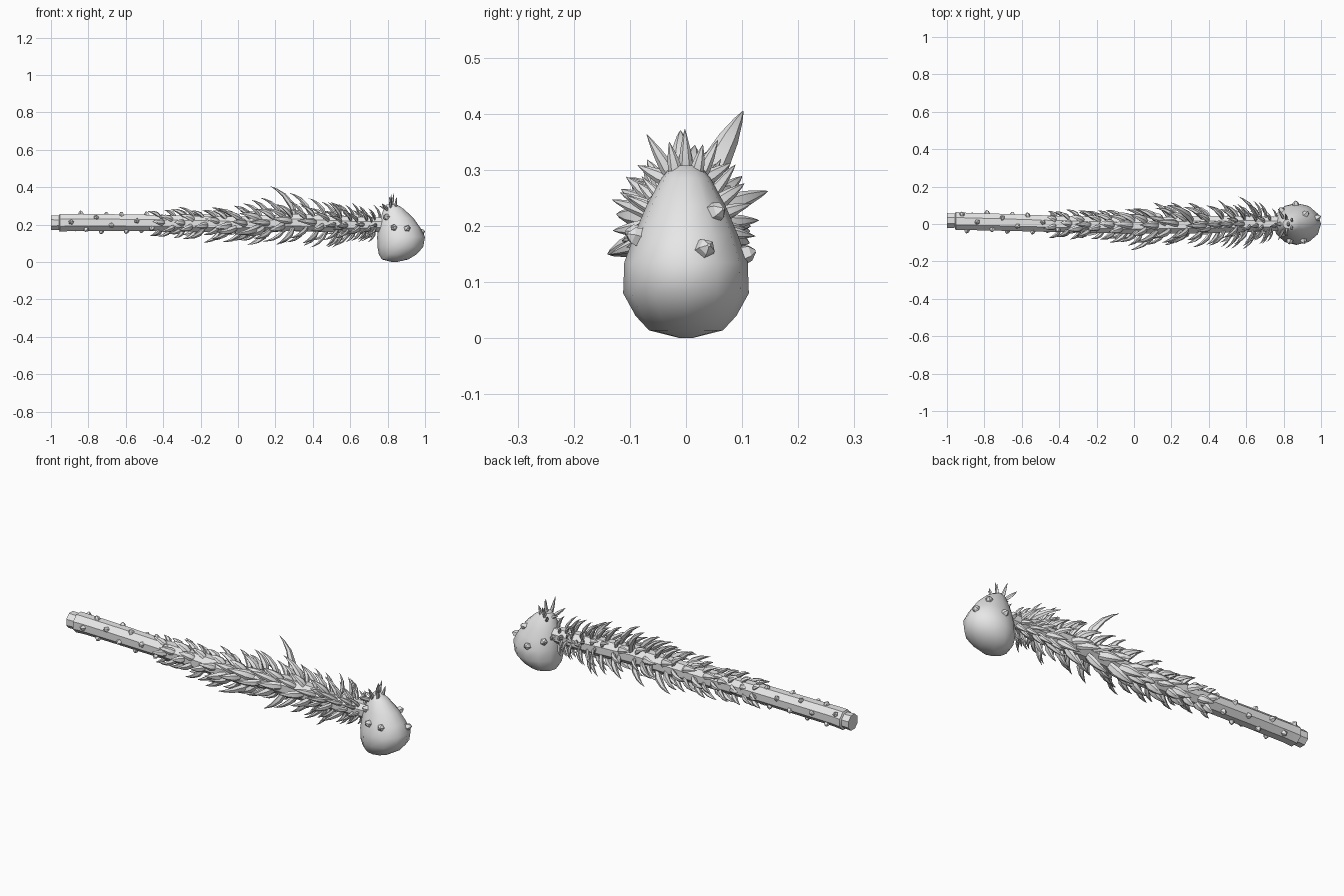
import bpy, bmesh, math, random
from mathutils import Vector

if "Cube" in bpy.data.objects:
    bpy.data.objects.remove(bpy.data.objects["Cube"])

random.seed(7)
TAU = math.tau
grey = bpy.data.materials.new("pale grey")
grey.diffuse_color = (0.8, 0.8, 0.8, 1)
grey.use_nodes = True
grey.node_tree.nodes["Principled BSDF"].inputs["Base Color"].default_value = grey.diffuse_color


def finish(name, bm, angle):
    bmesh.ops.recalc_face_normals(bm, faces=bm.faces)
    mesh = bpy.data.meshes.new(name)
    bm.to_mesh(mesh)
    bm.free()
    mesh.materials.append(grey)
    ob = bpy.data.objects.new(name, mesh)
    bpy.context.collection.objects.link(ob)
    bpy.ops.object.select_all(action='DESELECT')
    ob.select_set(True)
    bpy.context.view_layer.objects.active = ob
    bpy.ops.object.shade_smooth_by_angle(angle=math.radians(angle))


def loft(bm, rings):
    """Skin a list of point rings and cap both ends."""
    loops = [[bm.verts.new(p) for p in ring] for ring in rings]
    for a, b in zip(loops, loops[1:]):
        n = len(a)
        for i in range(n):
            j = (i + 1) % n
            bm.faces.new((a[i], a[j], b[j], b[i]))
    bm.faces.new(loops[0])
    bm.faces.new(loops[-1])


def lerp_table(rows, x):
    for a, b in zip(rows, rows[1:]):
        if x <= b[0]:
            t = max(0, (x - a[0]) / (b[0] - a[0]))
            return [p + (q - p) * t for p, q in zip(a[1:], b[1:])]
    return rows[-1][1:]


def thorn(bm, base, tip, width, out, bow=0.12):
    """Bowed, slightly flattened, pointed blade."""
    base, tip = Vector(base), Vector(tip)
    d = tip - base
    side = d.cross(Vector(out)).normalized()
    up = side.cross(d).normalized()
    profile = ((0, 0.75), (0.3, 1.0), (0.62, 0.68), (0.86, 0.3), (1, 0.03))
    rings = []
    for t, s in profile:
        c = base + d * t + up * (4 * bow * t * (1 - t) * d.length)
        rings.append([c + side * (math.cos(k * TAU / 6) * width * s)
                      + up * (math.sin(k * TAU / 6) * width * s * 0.62) for k in range(6)])
    loft(bm, rings)


def wart(bm, p, n, r, h):
    """Small blunt five-sided bump."""
    n = Vector(n).normalized()
    u = n.orthogonal().normalized()
    v = n.cross(u)
    p = Vector(p)
    loft(bm, [[p + n * z + (u * math.cos(k * TAU / 5) + v * math.sin(k * TAU / 5)) * q
               for k in range(5)] for z, q in ((-0.012, r), (h * 0.5, r * 0.72), (h, r * 0.15))])


# Stalk: x, centre y, centre z, radius
STALK = [(-1.0, 0.018, 0.21, 0.043), (-0.958, 0.018, 0.21, 0.041), (-0.953, 0.016, 0.21, 0.052),
         (-0.9, 0.014, 0.212, 0.05), (-0.7, 0.009, 0.211, 0.049), (-0.4, 0.0, 0.208, 0.047),
         (0.0, -0.01, 0.2, 0.045), (0.3, -0.004, 0.212, 0.05), (0.6, 0.0, 0.2, 0.047),
         (0.8, 0.0, 0.2, 0.04)]
bm = bmesh.new()
loft(bm, [[(x, y + r * math.cos((k + .5) * TAU / 8), z + r * math.sin((k + .5) * TAU / 8))
           for k in range(8)] for x, y, z, r in STALK])
finish("stalk", bm, 35)

# Head: z, centre x, half depth, half width
HEAD = [(0.0, 0.835, 0.012, 0.01), (0.014, 0.84, 0.07, 0.066), (0.04, 0.853, 0.1, 0.09),
        (0.08, 0.868, 0.122, 0.112), (0.135, 0.872, 0.128, 0.11), (0.185, 0.862, 0.112, 0.092),
        (0.235, 0.85, 0.088, 0.071), (0.285, 0.832, 0.053, 0.044), (0.308, 0.822, 0.026, 0.025)]


def head_point(z, a):
    cx, rx, ry = lerp_table(HEAD, z)
    return Vector((cx + rx * math.cos(a), ry * math.sin(a), z))


bm = bmesh.new()
loft(bm, [[head_point(row[0], k * TAU / 12) for k in range(12)] for row in HEAD])
finish("head", bm, 40)

# Warts on the head: height and compass angle
bm = bmesh.new()
for z, deg in ((0.16, 20), (0.225, 45), (0.18, -68), (0.185, -105), (0.15, 92),
               (0.18, 130), (0.2, 160), (0.24, -130)):
    a = math.radians(deg)
    wart(bm, head_point(z, a), (math.cos(a), math.sin(a), 0.3), 0.021, 0.02)
finish("head_warts", bm, 30)

# Warts scattered along the bare stalk
bm = bmesh.new()
for i in range(20):
    x = -0.92 + i * 0.027
    y, z, r = lerp_table(STALK, x)
    a = i * 2.4 + 0.7
    n = Vector((-0.25, math.cos(a), math.sin(a)))
    wart(bm, Vector((x, y, z)) + Vector((0, n.y, n.z)) * r * 0.95, n, 0.017, 0.017)
finish("stalk_warts", bm, 30)

# Thorns in rings, swept back from the head: x, reach out, sweep back, half width
REACH = [(-0.42, 0.022, 0.06, 0.021), (-0.2, 0.04, 0.075, 0.022), (0.0, 0.052, 0.09, 0.023),
         (0.2, 0.075, 0.105, 0.024), (0.4, 0.08, 0.095, 0.022), (0.6, 0.08, 0.06, 0.016),
         (0.78, 0.06, 0.025, 0.012)]
bm = bmesh.new()
x, ring = -0.4, 0
while x < 0.78:
    count = 6 if x < 0.5 else 8
    for k in range(count):
        a = (k + 0.5 * (ring % 2) + random.uniform(-0.2, 0.2)) * TAU / count
        bx = x + random.uniform(-0.02, 0.02)
        y, z, r = lerp_table(STALK, bx)
        reach, sweep, width = lerp_table(REACH, bx)
        reach *= random.uniform(0.6, 1.2)
        sweep *= random.uniform(0.75, 1.2)
        out = Vector((0, math.cos(a), math.sin(a)))
        base = Vector((bx, y, z)) + out * r * 0.75
        thorn(bm, base, base + out * (reach + r * 0.25) + Vector((-sweep, 0, 0)),
              width * random.uniform(0.8, 1.1), out)
    ring += 1
    x += 0.058 if x < 0.5 else 0.036
# Largest thorns
for base, tip, w in (((0.31, 0.015, 0.24), (0.175, 0.102, 0.405), 0.027),
                     ((0.39, -0.005, 0.25), (0.275, -0.01, 0.37), 0.024),
                     ((0.12, -0.03, 0.19), (-0.02, -0.14, 0.15), 0.024),
                     ((0.66, 0.02, 0.22), (0.56, 0.146, 0.262), 0.02),
                     ((0.65, -0.02, 0.19), (0.58, -0.135, 0.15), 0.018)):
    thorn(bm, base, tip, w, (0, tip[1] - base[1], tip[2] - base[2]))
finish("thorns", bm, 40)

# Crown of spikes on top of the head
bm = bmesh.new()
for bx, by, tx, ty, tz in ((0.82, 0, 0.835, -0.002, 0.373), (0.815, -0.02, 0.82, -0.07, 0.363),
                           (0.815, 0.02, 0.81, 0.057, 0.353), (0.8, -0.03, 0.77, -0.086, 0.308),
                           (0.8, 0.03, 0.77, 0.08, 0.312), (0.8, 0, 0.755, 0.0, 0.3),
                           (0.84, 0.015, 0.85, 0.03, 0.345), (0.84, -0.015, 0.848, -0.03, 0.35)):
    thorn(bm, (bx, by, 0.28), (tx, ty, tz), 0.013, (1, 0, 0), 0.0)
finish("crown_spikes", bm, 30)
